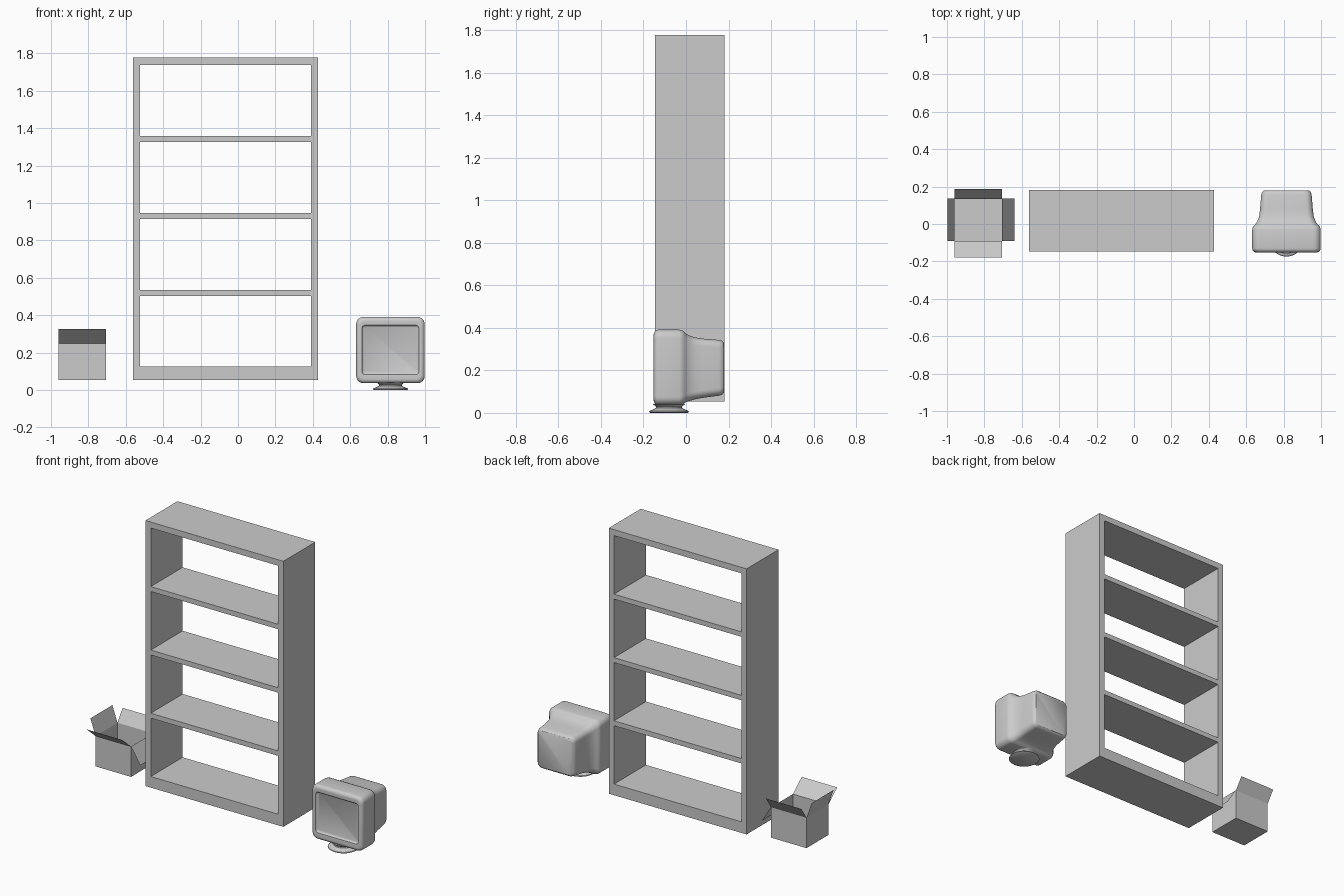
import bpy, bmesh, math
from mathutils import Vector

cube = bpy.data.objects.get("Cube")
if cube:
    bpy.data.objects.remove(cube, do_unlink=True)

grey = bpy.data.materials.new("light grey")
grey.use_nodes = True
grey.diffuse_color = (0.6, 0.6, 0.6, 1)
grey.node_tree.nodes["Principled BSDF"].inputs["Base Color"].default_value = (0.6, 0.6, 0.6, 1)


def finish(bm, name, smooth=False, recalc=True):
    if recalc:
        bmesh.ops.recalc_face_normals(bm, faces=bm.faces)
    mesh = bpy.data.meshes.new(name)
    bm.to_mesh(mesh)
    bm.free()
    mesh.materials.append(grey)
    obj = bpy.data.objects.new(name, mesh)
    bpy.context.collection.objects.link(obj)
    if smooth:
        bpy.ops.object.select_all(action='DESELECT')
        obj.select_set(True)
        bpy.context.view_layer.objects.active = obj
        bpy.ops.object.shade_smooth_by_angle(angle=math.radians(40))
    return obj


def block(name, low, high):
    bm = bmesh.new()
    bmesh.ops.create_cube(bm, size=1)
    low, high = Vector(low), Vector(high)
    for v in bm.verts:
        v.co = (low + high) / 2 + v.co * (high - low)
    return finish(bm, name)


def loft(bm, rings):
    """Skin a list of closed rings and cap both ends."""
    loops = [[bm.verts.new(p) for p in ring] for ring in rings]
    for a, b in zip(loops, loops[1:]):
        for i in range(len(a)):
            j = (i + 1) % len(a)
            bm.faces.new((a[i], a[j], b[j], b[i]))
    bm.faces.new(loops[0])
    bm.faces.new(loops[-1][::-1])


# Bookcase: two uprights joined by five boards
front, back = -0.146, 0.181
left, right, wall = 0.428, -0.562, 0.038
bottom, top = 0.053, 1.777
block("bookcase_right_side", (right, front, bottom), (right + wall, back, top))
block("bookcase_left_side", (left - wall, front, bottom), (left, back, top))
boards = {"base": (bottom, 0.125), "lower_shelf": (0.504, 0.536),
          "middle_shelf": (0.914, 0.946), "upper_shelf": (1.326, 1.358),
          "top": (1.738, top)}
for name, (z0, z1) in boards.items():
    block("bookcase_" + name, (right + wall, front, z0), (left - wall, back, z1))

# Open carton made of thin sheets
x0, x1, y0, y1, z0, z1 = -0.96, -0.705, -0.09, 0.135, 0.053, 0.25
bm = bmesh.new()
bmesh.ops.create_cube(bm, size=1)
for v in bm.verts:
    v.co = (x0 if v.co.x < 0 else x1, y0 if v.co.y < 0 else y1, z0 if v.co.z < 0 else z1)
bmesh.ops.delete(bm, geom=[f for f in bm.faces if f.normal.z > 0.9], context='FACES_ONLY')
finish(bm, "carton_body", recalc=False)


def flap(name, a, b, swing):
    a, b, swing = Vector(a), Vector(b), Vector(swing)
    bm = bmesh.new()
    bm.faces.new([bm.verts.new(p) for p in (a, b, b + swing, a + swing)])
    finish(bm, name, recalc=False)


flap("carton_front_flap", (x0, y0, z1), (x1, y0, z1), (0, -0.09, 0.077))
flap("carton_back_flap", (x1, y1, z1), (x0, y1, z1), (0, 0.052, 0.077))
flap("carton_right_flap", (x0, y1, z1), (x0, y0, z1), (-0.037, 0, 0.105))
flap("carton_left_flap", (x1, y0, z1), (x1, y1, z1), (0.066, 0, -0.105))

# Monitor housing: rounded rectangles lofted from the screen to the rear
cx = 0.815


def rounded_ring(y, half, low, high, radius, steps=6):
    points = []
    for k, (sx, sz) in enumerate(((1, 1), (-1, 1), (-1, -1), (1, -1))):
        px = cx + sx * (half - radius)
        pz = (high - radius) if sz > 0 else (low + radius)
        for i in range(steps + 1):
            a = math.pi / 2 * (k + i / steps)
            points.append((px + radius * math.cos(a), y, pz + radius * math.sin(a)))
    return points


sections = [(-0.139, 0.142, 0.093, 0.337, 0.012), (-0.142, 0.147, 0.088, 0.342, 0.014),
            (-0.150, 0.152, 0.083, 0.347, 0.016)]
# rounded front rim
for i in range(6):
    a = math.pi / 2 * i / 5
    inset = 0.022 * (1 - math.sin(a))
    sections.append((-0.130 - 0.022 * math.cos(a), 0.183 - inset,
                     0.037 + inset, 0.391 - inset, 0.038 - inset * 0.5))
# shoulder and tapering rear
sections += [(-0.03, 0.183, 0.037, 0.391, 0.038), (-0.014, 0.179, 0.04, 0.387, 0.038),
             (-0.004, 0.168, 0.048, 0.375, 0.038), (0.012, 0.157, 0.055, 0.365, 0.038),
             (0.04, 0.146, 0.063, 0.355, 0.037), (0.08, 0.141, 0.071, 0.349, 0.036),
             (0.155, 0.135, 0.081, 0.343, 0.034), (0.17, 0.131, 0.085, 0.339, 0.032),
             (0.178, 0.122, 0.094, 0.33, 0.026)]
bm = bmesh.new()
loft(bm, [rounded_ring(*s) for s in sections])
finish(bm, "monitor_housing", smooth=True)

# Monitor stand: turned foot with a waisted neck
profile = [(0.088, 0), (0.094, 0.004), (0.092, 0.009), (0.075, 0.016), (0.062, 0.022),
           (0.06, 0.028), (0.066, 0.034), (0.078, 0.042)]
bm = bmesh.new()
loft(bm, [[(cx + r * math.cos(t * math.pi / 16), -0.08 + r * math.sin(t * math.pi / 16), z)
           for t in range(32)] for r, z in profile])
finish(bm, "monitor_stand", smooth=True)
